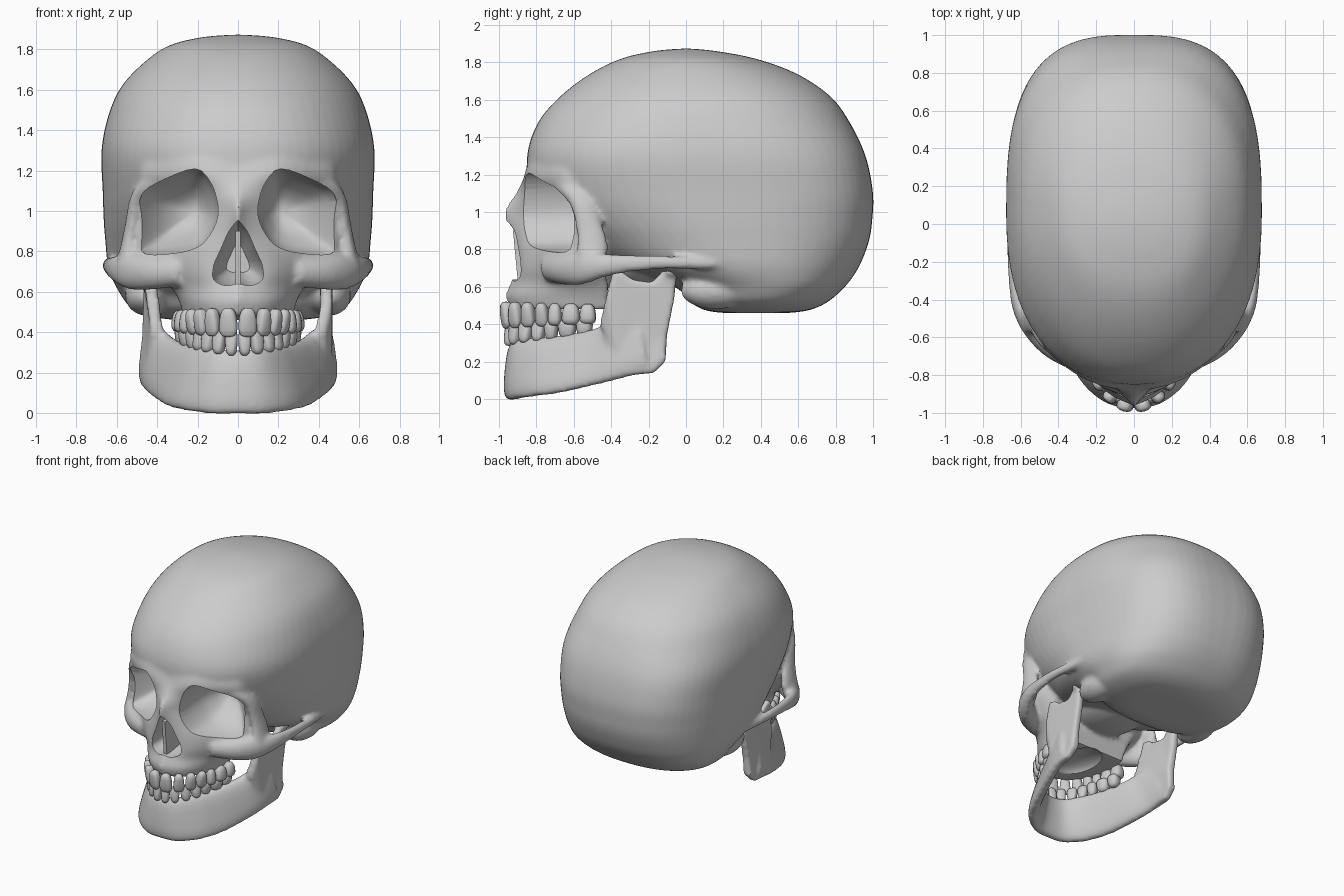
import bpy, bmesh, math
from mathutils import Vector, Matrix

if "Cube" in bpy.data.objects:
    bpy.data.objects.remove(bpy.data.objects["Cube"])


def dense(rows, n=4):
    """Catmull-Rom interpolation of a list of number tuples."""
    out = []
    for i in range(len(rows) - 1):
        quad = (rows[max(i - 1, 0)], rows[i], rows[i + 1], rows[min(i + 2, len(rows) - 1)])
        for k in range(n):
            t = k / n
            out.append(tuple(0.5 * (2 * b + (c - a) * t + (2 * a - 5 * b + 4 * c - d) * t * t
                                    + (3 * b - a - 3 * c + d) * t ** 3) for a, b, c, d in zip(*quad)))
    return out + [tuple(rows[-1])]


def spow(v, p):
    return math.copysign(abs(v) ** p, v)


def loft(bm, rings):
    vs = [[bm.verts.new(p) for p in r] for r in rings]
    n = len(vs[0])
    for r, s in zip(vs, vs[1:]):
        for i in range(n):
            bm.faces.new((r[i], r[(i + 1) % n], s[(i + 1) % n], s[i]))
    bm.faces.new(vs[0][::-1])
    bm.faces.new(vs[-1])


def tube(bm, path, up, sx):
    """Elliptical tube through (x, y, z, side radius, other radius)."""
    pts, rings = dense(path), []
    for i, p in enumerate(pts):
        t = Vector(pts[min(i + 1, len(pts) - 1)][:3]) - Vector(pts[max(i - 1, 0)][:3])
        side = t.cross(Vector(up)).normalized()
        other = side.cross(t).normalized()
        ring = []
        for k in range(14):
            a = k * math.tau / 14
            v = Vector(p[:3]) + side * p[3] * math.cos(a) + other * p[4] * math.sin(a)
            ring.append((v.x * sx, v.y, v.z))
        rings.append(ring)
    loft(bm, rings)


def ball(bm, c, r):
    bmesh.ops.create_uvsphere(bm, u_segments=24, v_segments=14, radius=1,
                              matrix=Matrix.Translation(c) @ Matrix.Diagonal((*r, 1)))


def make(bm, name):
    bmesh.ops.recalc_face_normals(bm, faces=bm.faces[:])
    me = bpy.data.meshes.new(name)
    bm.to_mesh(me)
    bm.free()
    ob = bpy.data.objects.new(name, me)
    bpy.context.collection.objects.link(ob)
    return ob


def smooth(ob, deg=45):
    bpy.ops.object.select_all(action='DESELECT')
    bpy.context.view_layer.objects.active = ob
    ob.select_set(True)
    bpy.ops.object.shade_smooth_by_angle(angle=math.radians(deg))


def fuse(ob, voxel, iterations, cutter=None):
    """Merge overlapping parts into one skin, soften, then cut holes."""
    m = ob.modifiers.new("fuse", 'REMESH')
    m.mode, m.voxel_size = 'VOXEL', voxel
    m = ob.modifiers.new("soften", 'SMOOTH')
    m.factor, m.iterations = 0.5, iterations
    if cutter:
        m = ob.modifiers.new("cut", 'BOOLEAN')
        m.operation, m.object, m.solver = 'DIFFERENCE', cutter, 'EXACT'
    dg = bpy.context.evaluated_depsgraph_get()
    me = bpy.data.meshes.new_from_object(ob.evaluated_get(dg))
    ob.modifiers.clear()
    ob.data = me
    smooth(ob)


# --- Braincase: z, front y, back y, half width, front and back roundness
skull = bmesh.new()
case = [(.46, .2, .55, .3, 2.2, 2.2), (.475, .1, .66, .42, 2.3, 2.3), (.52, .02, .76, .53, 2.4, 2.3),
        (.6, -.06, .85, .59, 2.3, 2.4), (.68, -.3, .91, .63, 2.1, 2.5), (.75, -.48, .945, .648, 2.0, 2.6),
        (.85, -.62, .98, .657, 2.0, 2.7), (.95, -.74, .995, .665, 2.0, 2.8), (1.1, -.83, 1.0, .67, 2.15, 2.9),
        (1.3, -.85, .96, .676, 2.3, 2.8), (1.48, -.79, .875, .64, 2.15, 2.5), (1.62, -.67, .77, .575, 2.1, 2.35),
        (1.74, -.51, .59, .46, 2.1, 2.2), (1.82, -.345, .37, .34, 2.1, 2.1), (1.86, -.17, .16, .18, 2, 2),
        (1.873, -.03, .03, .03, 2, 2)]
rings = []
for z, yf, yb, w, nf, nb in dense(case):
    ring = []
    for k in range(64):
        c, s = math.cos(k * math.tau / 64), math.sin(k * math.tau / 64)
        p = 2 / (nb if s > 0 else nf)
        ring.append((w * spow(c, p), (yf + yb) / 2 + (yb - yf) / 2 * spow(s, p), z))
    rings.append(ring)
loft(skull, rings)

# --- Face block: z, midline y, then x, y pairs outward to the back
face = [(.48, -.94, .13, -.88, .215, -.77, .27, -.62, .25, -.42),
        (.55, -.965, .14, -.895, .24, -.77, .29, -.62, .27, -.42),
        (.62, -.94, .15, -.87, .265, -.75, .33, -.62, .30, -.42),
        (.7, -.91, .16, -.87, .30, -.75, .42, -.63, .35, -.44),
        (.8, -.92, .14, -.875, .32, -.74, .50, -.58, .39, -.42),
        (.9, -.945, .11, -.875, .32, -.71, .51, -.55, .41, -.4),
        (1.0, -.975, .07, -.89, .32, -.70, .51, -.56, .42, -.4),
        (1.1, -.91, .12, -.86, .34, -.74, .50, -.59, .44, -.4),
        (1.2, -.86, .18, -.855, .36, -.76, .49, -.62, .44, -.4),
        (1.34, -.83, .2, -.80, .36, -.71, .47, -.58, .43, -.4)]
rings = []
for r in dense(face):
    half = dense([(0, r[1])] + [(r[i], r[i + 1]) for i in (2, 4, 6, 8)])
    rings.append([(x, y, r[0]) for x, y in half] + [(-x, y, r[0]) for x, y in half[:0:-1]])
loft(skull, rings)

# --- Cheekbones with arches, outer orbit rims and mastoids
cheek = [(.28, -.73, .70, .06, .07), (.42, -.65, .695, .07, .085), (.53, -.56, .70, .055, .09),
         (.605, -.44, .715, .04, .065), (.637, -.28, .725, .028, .045), (.642, -.1, .73, .03, .036),
         (.625, .08, .725, .03, .034), (.60, .3, .73, .03, .025)]
rim = [(.56, -.52, .70, .05, .07), (.545, -.5, .81, .04, .085), (.525, -.52, .93, .035, .07),
       (.495, -.56, 1.06, .04, .065), (.43, -.64, 1.13, .05, .05), (.36, -.69, 1.16, .04, .04)]
for sx in (1, -1):
    tube(skull, cheek, (0, 0, 1), sx)
    tube(skull, rim, (0, 1, 0), sx)
    ball(skull, (.45 * sx, .16, .58), (.11, .19, .1))
ball(skull, (0, -.25, .72), (.25, .35, .12))
skull = make(skull, "cranium")

# --- Cutter for orbits, nasal opening and palate
cut = bmesh.new()


def hole(outline, centre, layers, sx):
    pts = dense(outline + outline[:1], 3)[:-1]
    loft(cut, [[(sx * (centre[0] + (x - centre[0]) * s), y, centre[1] + (z - centre[1]) * s)
                for x, z in pts] for y, s in layers])


orbit = [(.495, .98), (.475, 1.09), (.35, 1.165), (.21, 1.21), (.14, 1.15), (.105, 1.06), (.1, .97),
         (.14, .88), (.2, .82), (.31, .79), (.46, .785), (.49, .85)]
nose = [(0, .955), (.045, .90), (.085, .81), (.12, .73), (.12, .66), (.06, .63), (0, .64),
        (-.06, .63), (-.12, .66), (-.12, .73), (-.085, .81), (-.045, .90)]
for sx in (1, -1):
    hole(orbit, (.22, 1.0), [(-1.15, 1), (-.62, .99), (-.55, .82), (-.48, .6), (-.42, .35), (-.4, .12)], sx)
hole(nose, (0, .75), [(-1.15, 1), (-.85, 1), (-.72, .8), (-.62, .45)], 1)
ball(cut, (0, -.62, .46), (.15, .22, .07))
cut = make(cut, "hole_cutter")
cut.hide_render = True
fuse(skull, .015, 7, cut)
bpy.data.objects.remove(cut)

# --- Nasal septum
bm = bmesh.new()
loft(bm, [[(x, -.9, .635), (x, -.925, .9), (x, -.66, .9), (x, -.6, .635)] for x in (-.013, .013)])
make(bm, "nasal_septum")

# --- Jaw body: bottom x, y, z then top x, y, z
jaw = bmesh.new()
body = [(0, -.94, -.005, 0, -.91, .31), (.13, -.92, -.005, .1, -.885, .32), (.25, -.83, .01, .18, -.79, .33),
        (.335, -.68, .03, .245, -.67, .34), (.4, -.5, .07, .32, -.51, .37), (.445, -.34, .11, .39, -.38, .42),
        (.46, -.2, .15, .43, -.25, .42)]
full = [(-r[0], r[1], r[2], -r[3], r[4], r[5]) for r in body[:0:-1]] + body
path, rings = dense(full), []
for i, r in enumerate(path):
    q, s = path[max(i - 1, 0)], path[min(i + 1, len(path) - 1)]
    n = Vector((s[1] - q[1], q[0] - s[0], 0)).normalized()
    lo, hi = Vector(r[:3]), Vector(r[3:])
    rings.append([(lo + hi) / 2 + (hi - lo) / 2 * spow(math.sin(k * math.tau / 20), .7)
                  + n * .045 * spow(math.cos(k * math.tau / 20), .7) for k in range(20)])
loft(jaw, rings)

# --- Jaw rami with condyles
ramus = [(-.42, .3), (-.46, .4), (-.425, .55), (-.39, .69), (-.34, .68), (-.28, .635), (-.18, .625),
         (-.12, .69), (-.05, .70), (-.06, .55), (-.1, .35), (-.11, .2), (-.17, .14), (-.3, .125), (-.35, .18)]
for sx in (1, -1):
    loft(jaw, [[(sx * (.437 + d + .2 * min(0, y + .28) * (z < .5) + max(0, .3 - z) * .12), y, z)
                for y, z in ramus] for d in (-.03, .03)])
    ball(jaw, (.44 * sx, -.08, .68), (.065, .04, .035))
fuse(make(jaw, "lower_jaw"), .014, 9)


# --- Teeth: x, y, width, depth for each tooth of one side
def teeth(name, spots, z0, rise, height, gum):
    bm = bmesh.new()
    for i, (x, y, w, d) in enumerate(spots):
        x0, y0 = spots[max(i - 1, 0)][:2] if i else (-x, y)
        x1, y1 = spots[min(i + 1, len(spots) - 1)][:2]
        ang = math.atan2(y1 - y0, x1 - x0)
        for sx in (1, -1):
            tooth = bmesh.ops.create_uvsphere(bm, u_segments=14, v_segments=10, radius=1)["verts"]
            for v in tooth:
                a, b, c = (spow(k, .7) for k in v.co)
                taper = 1 - .25 * (1 + c * gum) / 2
                px, py = a * w / 2 * taper * 1.08, b * d / 2 * (taper if i > 3 else .8 + .25 * c * gum)
                v.co = (sx * (x + px * math.cos(ang) - py * math.sin(ang)),
                        y + px * math.sin(ang) + py * math.cos(ang),
                        z0 + rise * i + c * height / 2 * (1 - .04 * i))
    smooth(make(bm, name), 60)


teeth("upper_teeth", [(.048, -.962, .094, .07), (.128, -.915, .08, .07), (.183, -.845, .078, .08),
                      (.222, -.77, .075, .085), (.25, -.7, .075, .09), (.272, -.615, .1, .1),
                      (.285, -.525, .09, .1)], .448, .001, .145, 1)
teeth("lower_teeth", [(.033, -.945, .064, .065), (.095, -.918, .068, .065), (.148, -.86, .075, .075),
                      (.188, -.79, .075, .08), (.22, -.72, .075, .085), (.25, -.635, .1, .095),
                      (.27, -.543, .09, .095)], .348, .005, .13, -1)
